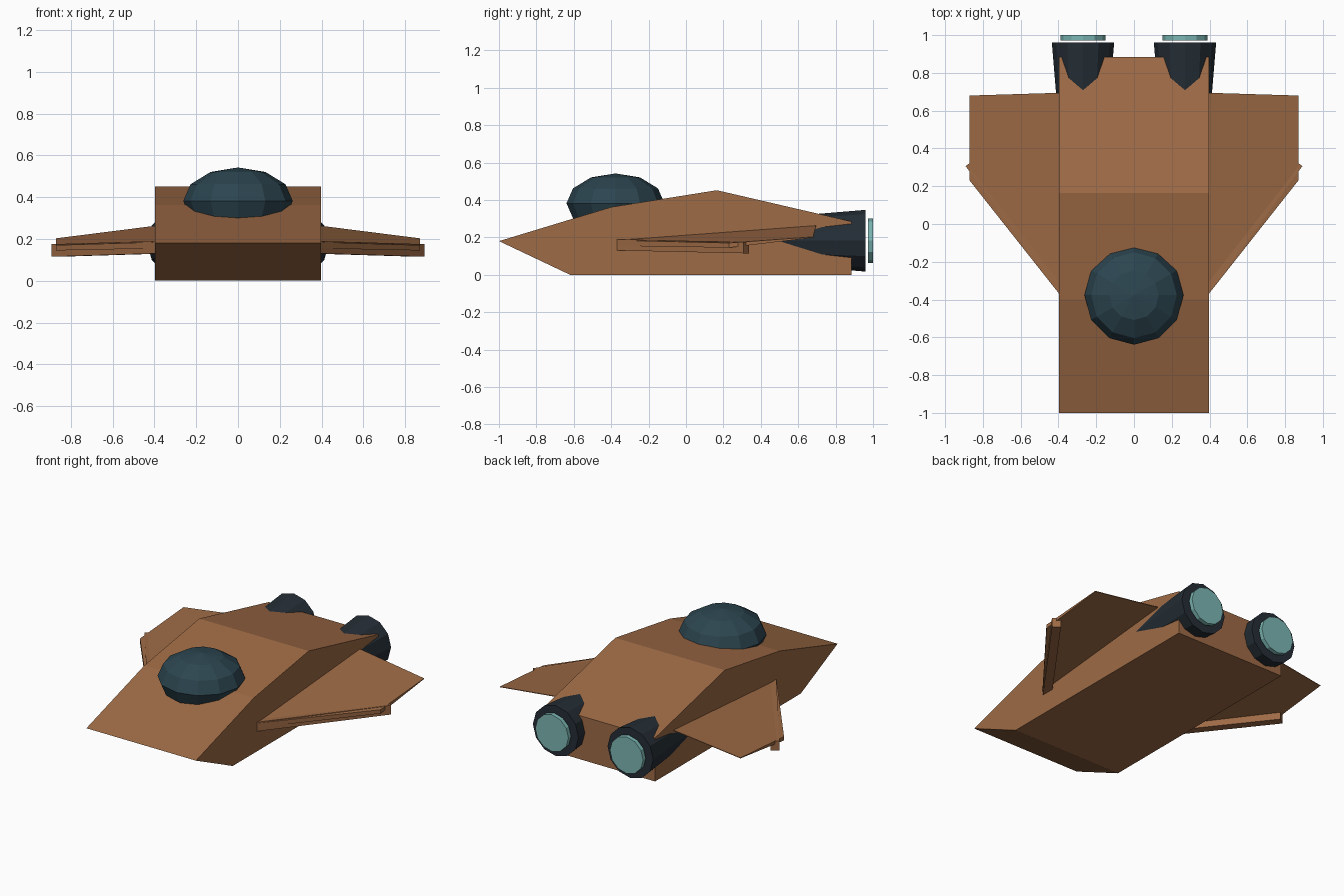
import bpy, bmesh
from math import radians
from mathutils import Vector, Matrix

if "Cube" in bpy.data.objects:
    bpy.data.objects.remove(bpy.data.objects["Cube"])


def material(name, rgb):
    m = bpy.data.materials.new(name)
    m.diffuse_color = (*rgb, 1)
    m.use_nodes = True
    m.node_tree.nodes["Principled BSDF"].inputs["Base Color"].default_value = m.diffuse_color
    return m


BROWN = material("brown", (0.34, 0.145, 0.06))
GLASS = material("dark_glass", (0.025, 0.06, 0.08))
DARK = material("dark_metal", (0.018, 0.027, 0.036))
GLOW = material("glow", (0.2, 0.47, 0.45))


def finish(name, bm, mat):
    bmesh.ops.recalc_face_normals(bm, faces=bm.faces)
    me = bpy.data.meshes.new(name)
    bm.to_mesh(me)
    bm.free()
    me.materials.append(mat)
    ob = bpy.data.objects.new(name, me)
    bpy.context.collection.objects.link(ob)
    return ob


def loft(name, a, b, mat):
    """Closed solid between two matching point loops."""
    bm = bmesh.new()
    va = [bm.verts.new(p) for p in a]
    vb = [bm.verts.new(p) for p in b]
    bm.faces.new(va)
    bm.faces.new(vb)
    for i in range(len(a)):
        j = (i + 1) % len(a)
        bm.faces.new((va[i], va[j], vb[j], vb[i]))
    return finish(name, bm, mat)


def cone(name, x, y0, y1, r0, r1, mat):
    """Twelve-sided cone along y."""
    bm = bmesh.new()
    mtx = Matrix.Translation((x, (y0 + y1) / 2, 0.182)) @ Matrix.Rotation(radians(-90), 4, 'X')
    bmesh.ops.create_cone(bm, cap_ends=True, segments=12, radius1=r0, radius2=r1,
                          depth=y1 - y0, matrix=mtx)
    return finish(name, bm, mat)


# Hull: side profile extruded across x
profile = [(-1, 0.18), (-0.62, 0), (0.885, 0), (0.885, 0.285), (0.165, 0.452), (-0.4, 0.362)]
loft("hull", [(-0.396, y, z) for y, z in profile], [(0.396, y, z) for y, z in profile], BROWN)

# Canopy: flattened low-poly dome
bm = bmesh.new()
bmesh.ops.create_uvsphere(bm, u_segments=12, v_segments=6, radius=1,
                          matrix=Matrix.Translation((0, -0.377, 0.382)) @ Matrix.Diagonal((0.262, 0.262, 0.16, 1)))
finish("canopy", bm, GLASS)

for s, side in ((-1, "left"), (1, "right")):
    # Thin swept wing, tapering to a sharp trailing edge
    top = [(0.38, -0.39, 0.185), (0.87, 0.23, 0.17), (0.87, 0.68, 0.203), (0.38, 0.695, 0.265)]
    drop = (0.03, 0.025, 0.004, 0.004)
    loft(side + "_wing", [(s * x, y, z) for x, y, z in top],
         [(s * x, y, z - d) for (x, y, z), d in zip(top, drop)], BROWN)

    # Square rail along the leading edge
    a, b = Vector((0.375, -0.352, 0.16)), Vector((0.87, 0.322, 0.145))
    out = Vector((0.0214, -0.0157, 0))
    up = Vector((0, 0, 0.03))
    ring = [out + up, out - up, -out - up, -out + up]
    flip = Vector((s, 1, 1))
    loft(side + "_rail", [(a + c) * flip for c in ring], [(b + c) * flip for c in ring], BROWN)

    # Engine and its glowing exhaust disc
    cone(side + "_engine", s * 0.27, 0.36, 0.96, 0.115, 0.165, DARK)
    cone(side + "_exhaust", s * 0.27, 0.972, 1.0, 0.12, 0.12, GLOW)
